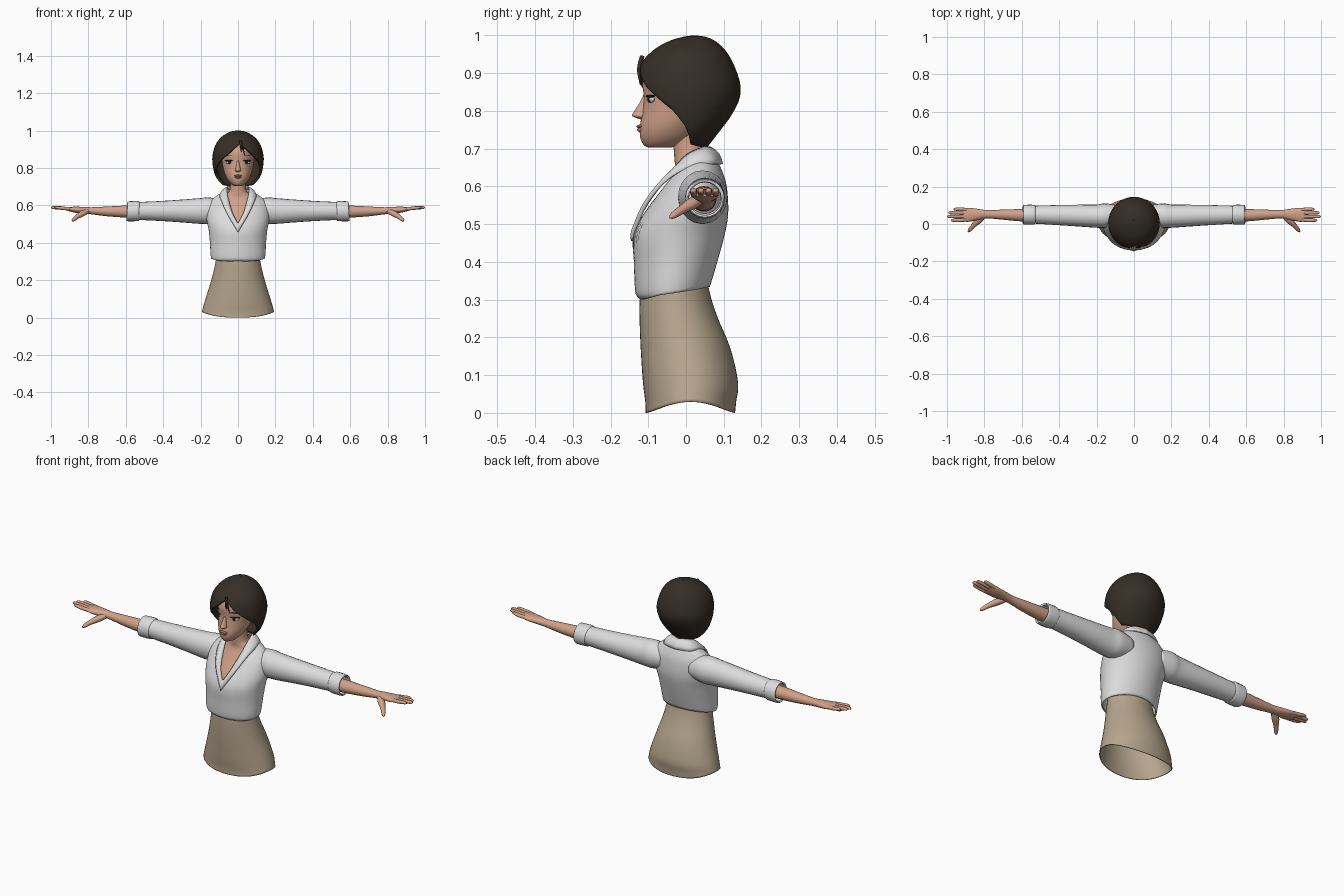
import bpy, bmesh, math
from mathutils import Vector

cube = bpy.data.objects.get("Cube")
if cube:
    bpy.data.objects.remove(cube, do_unlink=True)


def material(name, rgb):
    m = bpy.data.materials.new(name)
    m.use_nodes = True
    m.diffuse_color = (*rgb, 1)
    m.node_tree.nodes["Principled BSDF"].inputs["Base Color"].default_value = (*rgb, 1)
    return m


HAIR = material("dark brown hair", (0.036, 0.028, 0.02))
SKIN = material("warm skin", (0.64, 0.36, 0.25))
WHITE = material("off white cloth", (0.72, 0.72, 0.73))
TAN = material("tan cloth", (0.47, 0.38, 0.27))
DARK = material("eye black", (0.015, 0.012, 0.012))
EYE = material("eye white", (0.75, 0.72, 0.7))
LIP = material("lip pink", (0.5, 0.22, 0.17))


def finish(name, bm, mat, thickness=0, mirror=False, angle=50, recalc=True):
    if recalc:
        bmesh.ops.recalc_face_normals(bm, faces=bm.faces)
    mesh = bpy.data.meshes.new(name)
    bm.to_mesh(mesh)
    bm.free()
    ob = bpy.data.objects.new(name, mesh)
    bpy.context.collection.objects.link(ob)
    mesh.materials.append(mat)
    if mirror:
        ob.modifiers.new("mirror", 'MIRROR')
    if thickness:
        s = ob.modifiers.new("thickness", 'SOLIDIFY')
        s.thickness, s.offset = thickness, -1
    bpy.ops.object.select_all(action='DESELECT')
    bpy.context.view_layer.objects.active = ob
    ob.select_set(True)
    bpy.ops.object.shade_smooth_by_angle(angle=math.radians(angle))
    return ob


def spline(pts, t):
    """Smooth curve through the points, t counted in points."""
    i = max(0, min(int(t), len(pts) - 2))
    f = t - i
    a, b = Vector(pts[i]), Vector(pts[i + 1])
    p = Vector(pts[i - 1]) if i else a
    n = Vector(pts[i + 2]) if i + 2 < len(pts) else b
    return (a * 2 + (b - p) * f + (p * 2 - a * 5 + b * 4 - n) * f ** 2
            + (a * 3 - p - b * 3 + n) * f ** 3) / 2


def lookup(table, x):
    for (x0, y0), (x1, y1) in zip(table, table[1:]):
        if x <= x1:
            return y0 + (y1 - y0) * max(0, x - x0) / (x1 - x0)
    return table[-1][1]


def shell(name, profile, mat, lo=None, hi=None, cols=48, rows=24, cap=False, thickness=0):
    """Upright oval shell; profile rows are height, half width, front y, back y.
    lo and hi give the edge height by angle, with zero at the front."""
    bm = bmesh.new()
    to_t = [(r[0], i) for i, r in enumerate(profile)]
    grid = []
    for c in range(cols):
        a = (c / cols * 2 - 1) * math.pi
        t0 = lookup(to_t, lo(a)) if lo else 0
        t1 = lookup(to_t, hi(a)) if hi else len(profile) - 1
        col = []
        for r in range(rows + 1):
            z, hx, yf, yb = spline(profile, t0 + (t1 - t0) * r / rows)[:]
            col.append(bm.verts.new((hx * math.sin(a),
                                     (yf + yb) / 2 - (yb - yf) / 2 * math.cos(a), z)))
        grid.append(col)
    for c in range(cols):
        p, q = grid[c], grid[(c + 1) % cols]
        for r in range(rows):
            bm.faces.new((p[r], q[r], q[r + 1], p[r + 1]))
    if cap:
        bm.faces.new([g[0] for g in reversed(grid)])
        bm.faces.new([g[-1] for g in grid])
    return finish(name, bm, mat, thickness, recalc=False)


def tube(name, stations, mat, steps=4, sides=20, cap=True, thickness=0, mirror=True):
    """Limb through stations of x, y, z, side radius, upright radius."""
    bm = bmesh.new()
    n = (len(stations) - 1) * steps
    pts = [spline(stations, k / steps) for k in range(n + 1)]
    rings = []
    for k, p in enumerate(pts):
        d = Vector(pts[min(k + 1, n)][:3]) - Vector(pts[max(k - 1, 0)][:3])
        side = d.cross(Vector((0, 0, 1))).normalized()
        up = side.cross(d).normalized()
        rings.append([bm.verts.new(Vector(p[:3]) + side * p[3] * math.cos(a) + up * p[4] * math.sin(a))
                      for a in (i * math.tau / sides for i in range(sides))])
    for p, q in zip(rings, rings[1:]):
        for i in range(sides):
            j = (i + 1) % sides
            bm.faces.new((p[i], p[j], q[j], q[i]))
    if cap:
        bm.faces.new(rings[0])
        bm.faces.new(rings[-1])
    return finish(name, bm, mat, thickness, mirror)


def blob(name, loc, scale, mat, turn=0, mirror=True):
    bm = bmesh.new()
    bmesh.ops.create_uvsphere(bm, u_segments=20, v_segments=12, radius=1)
    bmesh.ops.scale(bm, vec=scale, verts=bm.verts)
    c, s = math.cos(turn), math.sin(turn)
    for v in bm.verts:
        x, y, z = v.co
        v.co = (c * x - s * y + loc[0], s * x + c * y + loc[1], z + loc[2])
    return finish(name, bm, mat, 0, mirror)


# Skirt, open at the hem
shell("skirt", [(0, .2, -.107, .13), (.03, .193, -.108, .133), (.08, .18, -.114, .138),
                (.17, .152, -.12, .118), (.25, .13, -.123, .085), (.31, .118, -.122, .065),
                (.36, .112, -.115, .055)], TAN,
      lo=lambda a: .03 - .03 * math.cos(a) ** 2, thickness=.004)

# Jacket body with slanted hem and open neckline
neckline = [(0, .49), (.27, .555), (.5, .627), (1.2, .675), (3.2, .69)]
shell("jacket_body", [(.3, .132, -.12, .045), (.312, .142, -.132, .055), (.34, .147, -.136, .065),
                      (.4, .15, -.138, .083), (.47, .157, -.14, .102), (.53, .168, -.112, .112),
                      (.6, .162, -.065, .108), (.64, .13, -.035, .096), (.67, .085, -.005, .082),
                      (.69, .06, 0, .065)], WHITE,
      lo=lambda a: .318 - .018 * math.cos(a), hi=lambda a: lookup(neckline, abs(a)),
      cols=64, thickness=.006)

# Shawl collar: a strip between the inner and outer edge
inner = [(0, -.13, .505), (.028, -.102, .56), (.05, -.045, .635), (.06, 0, .685),
         (.05, .045, .705), (0, .066, .705)]
outer = [(0, -.146, .455), (.056, -.108, .55), (.088, -.05, .62), (.1, .025, .657),
         (.075, .078, .66), (0, .098, .66)]
bm = bmesh.new()
strip = []
for k in range(31):
    a, b = spline(inner, k / 6), spline(outer, k / 6)
    out = Vector((a.x + b.x, (a.y + b.y) - .06, .09)).normalized() * .008
    strip.append([bm.verts.new(a.lerp(b, s / 4) + out * math.sin(s / 4 * math.pi)) for s in range(5)])
for p, q in zip(strip, strip[1:]):
    for s in range(4):
        bm.faces.new((p[s], p[s + 1], q[s + 1], q[s]))
finish("collar", bm, WHITE, .006, True, recalc=False)

# Sleeves and turned cuffs
tube("sleeve", [(.08, .05, .572, .05, .055), (.15, .045, .572, .065, .07), (.2, .042, .57, .062, .069),
                (.3, .045, .57, .058, .061), (.42, .048, .57, .053, .053), (.55, .05, .57, .047, .047)],
     WHITE, cap=False, thickness=.005)
tube("cuff", [(.528, .05, .57, .046, .046), (.533, .05, .57, .052, .053), (.56, .05, .569, .053, .054),
              (.588, .05, .568, .052, .053), (.594, .05, .568, .048, .049)],
     WHITE, cap=False, thickness=.008)

# Forearm, palm, fingers and thumb
tube("forearm_and_palm", [(.5, .047, .567, .034, .034), (.6, .047, .567, .033, .032),
                          (.7, .05, .568, .027, .026), (.78, .052, .571, .022, .019),
                          (.82, .052, .574, .027, .018), (.87, .05, .577, .036, .016),
                          (.9, .049, .58, .037, .012), (.915, .049, .581, .032, .008)], SKIN)
for name, y, tip in (("index_finger", .02, .98), ("middle_finger", .04, 1),
                     ("ring_finger", .06, .992), ("little_finger", .079, .965)):
    tube(name, [(.885, .049 + (y - .049) * .9, .58, .009, .009), (.93, y, .584, .0095, .009),
                (tip - .015, y, .588, .0085, .008), (tip - .004, y, .588, .006, .005),
                (tip, y, .588, .001, .001)], SKIN, 3, 12)
tube("thumb", [(.8, .045, .572, .012, .012), (.83, .02, .557, .018, .016), (.86, -.01, .539, .012, .012),
               (.88, -.034, .523, .009, .009), (.887, -.043, .517, .002, .002)], SKIN, 3, 12)

# Chest and neck
shell("chest_and_neck", [(.44, .14, -.115, .08), (.5, .145, -.11, .09), (.53, .15, -.097, .095),
                         (.6, .145, -.052, .09), (.64, .1, -.03, .075), (.665, .055, -.03, .062),
                         (.69, .042, -.032, .05), (.73, .04, -.034, .046), (.77, .04, -.034, .046)],
      SKIN, cap=True)

# Head and face
shell("head", [(.703, .008, -.085, -.06), (.706, .026, -.108, -.025), (.728, .05, -.121, .02),
               (.76, .068, -.122, .05), (.8, .08, -.115, .09), (.84, .086, -.112, .105),
               (.88, .086, -.116, .11), (.92, .08, -.1, .1), (.96, .05, -.06, .06),
               (.975, .005, 0, .01)], SKIN, cap=True)
shell("nose", [(.777, .005, -.118, -.09), (.786, .016, -.142, -.09), (.798, .013, -.138, -.09),
               (.825, .009, -.121, -.09), (.85, .004, -.11, -.09)], SKIN, cols=20, rows=12, cap=True)
blob("upper_lip", (0, -.12, .759), (.021, .011, .005), LIP, mirror=False)
blob("lower_lip", (0, -.119, .75), (.018, .011, .006), LIP, mirror=False)
blob("eye_white", (.046, -.093, .831), (.021, .006, .009), EYE, .4)
blob("iris", (.045, -.097, .831), (.009, .005, .009), DARK, .4)
blob("eyelash", (.048, -.095, .839), (.026, .007, .004), DARK, .4)
blob("eyebrow", (.046, -.099, .865), (.021, .004, .002), HAIR, .35)

# Bob haircut: the lower edge sweeps from the parting to the nape
fringe = [(0, .935), (.25, .905), (.5, .875), (.75, .848), (.95, .825), (1.2, .8),
          (1.45, .757), (1.6, .712), (2, .708), (3.3, .7)]
shell("hair", [(.69, .055, -.04, .045), (.715, .088, -.05, .065), (.75, .117, -.08, .092),
               (.785, .13, -.11, .118), (.83, .137, -.13, .141), (.87, .136, -.135, .144),
               (.92, .122, -.123, .128), (.96, .095, -.088, .105), (.985, .06, -.045, .078),
               (.997, .03, -.005, .05), (1, .001, .02, .022)], HAIR,
      lo=lambda a: lookup(fringe, abs(a - .08 * math.cos(a / 2))), cols=72, rows=28, thickness=.012)
for name, x, z in (("long_strand", .036, .868), ("short_strand", .018, .885)):
    tube(name, [(.012, -.116, .945, .006, .006), ((x + .014) / 2, -.125, .91, .005, .005),
                (x, -.121, z, .001, .001)], HAIR, 4, 8, mirror=False)
